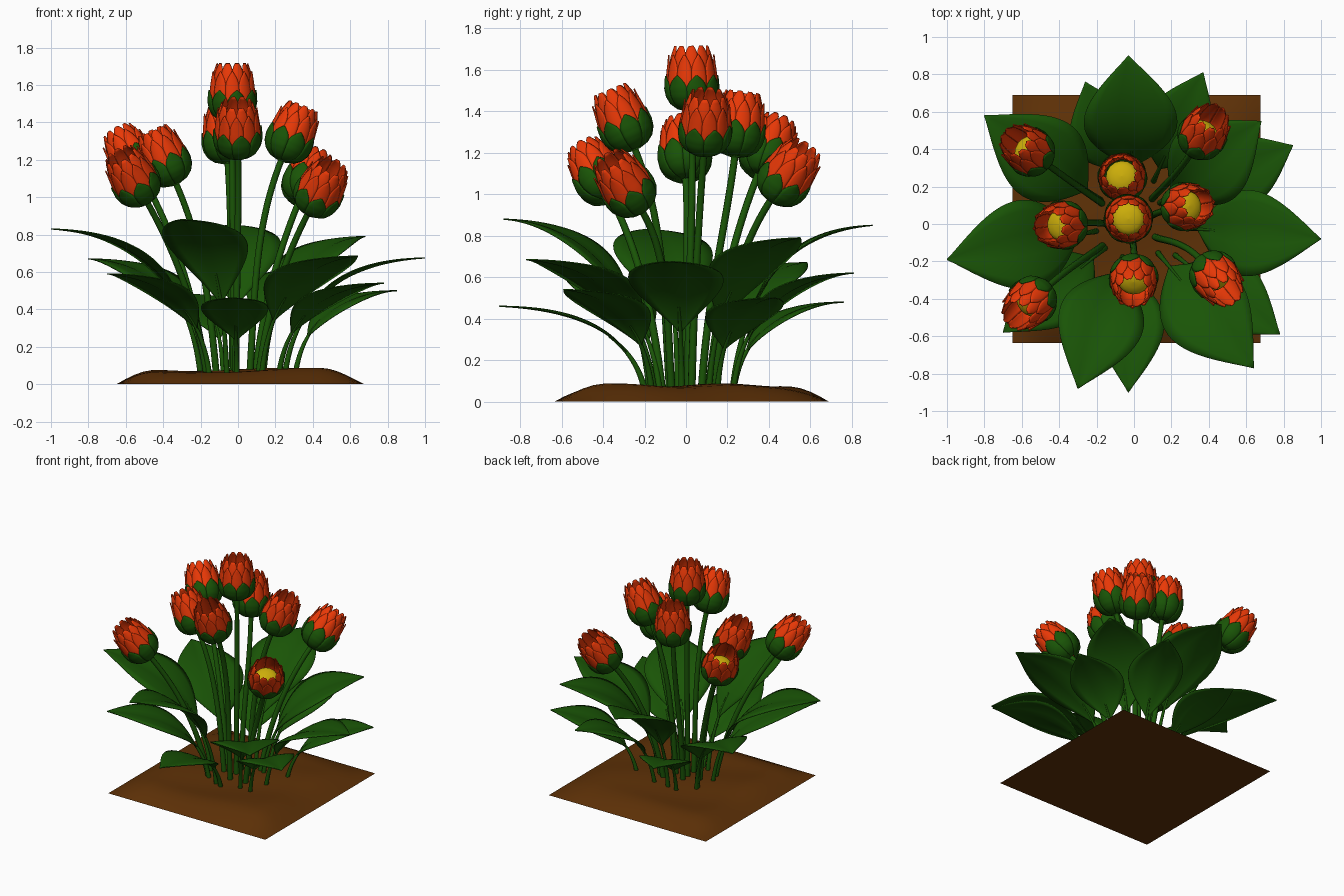
import bpy, math
from math import sin, cos, pi
from mathutils import Vector as V

if "Cube" in bpy.data.objects:
    bpy.data.objects.remove(bpy.data.objects["Cube"])


def material(name, rgb):
    m = bpy.data.materials.new(name)
    m.diffuse_color = (*rgb, 1)
    m.use_nodes = True
    m.node_tree.nodes["Principled BSDF"].inputs["Base Color"].default_value = m.diffuse_color
    return m


ORANGE = material("petal_orange", (0.82, 0.04, 0.002))
GREEN = material("leaf_green", (0.01, 0.09, 0.002))
BROWN = material("soil_brown", (0.11, 0.03, 0.002))
YELLOW = material("centre_yellow", (0.6, 0.42, 0.003))


def build(name, grids, mat, thick=0, wrap=False):
    """Make one smooth object out of grids (lists of point rows)."""
    verts, faces = [], []
    for rows in grids:
        o, n = len(verts), len(rows[0])
        verts += [p for r in rows for p in r]
        for i in range(len(rows) - 1):
            for j in range(n if wrap else n - 1):
                k = (j + 1) % n
                faces.append((o + i * n + j, o + i * n + k, o + (i + 1) * n + k, o + (i + 1) * n + j))
    me = bpy.data.meshes.new(name)
    me.from_pydata(verts, [], faces)
    me.materials.append(mat)
    me.shade_smooth()
    ob = bpy.data.objects.new(name, me)
    bpy.context.collection.objects.link(ob)
    if thick:
        s = ob.modifiers.new("thickness", "SOLIDIFY")
        s.thickness, s.offset = thick, 0
    return ob


def bezier(p, t):
    s = 1 - t
    return p[0] * s**3 + p[1] * 3 * s * s * t + p[2] * 3 * s * t * t + p[3] * t**3


def tube(path, r0, r1, sides=10):
    rows = []
    for i, c in enumerate(path):
        d = (path[min(i + 1, len(path) - 1)] - path[max(i - 1, 0)]).normalized()
        q = d.to_track_quat('Z', 'Y')
        r = r0 + (r1 - r0) * i / (len(path) - 1)
        rows.append([c + q @ V((r * cos(2 * pi * j / sides), r * sin(2 * pi * j / sides), 0))
                     for j in range(sides)])
    return rows


# Soil patch: low lumpy mound on a square, closed underneath
N, H = 28, 0.6625
soil = []
for i in range(N + 1):
    row = []
    for j in range(N + 1):
        u, v = 2 * j / N - 1, 2 * i / N - 1
        e = [sin(min(1, (1 - abs(a)) / 0.36) * pi / 2) for a in (u, v)]
        lump = 0.072 + 0.009 * sin(4 * u + 1.5 * v) + 0.007 * sin(7 * v - 3 * u + 1)
        row.append(V((0.0125 + H * u, 0.0275 + H * v, max(0, e[0] * e[1] * lump))))
    soil.append(row)
build("soil", [soil], BROWN)
a, b = 0.0125, 0.0275
build("soil_underside", [[[V((a - H, b + H, 0)), V((a + H, b + H, 0))],
                          [V((a - H, b - H, 0)), V((a + H, b - H, 0))]]], BROWN)

# Flower head outline: height along axis, radius
PROFILE = [(0, 0.015), (0.012, 0.06), (0.035, 0.093), (0.07, 0.115), (0.11, 0.123),
           (0.16, 0.121), (0.21, 0.114), (0.26, 0.104), (0.315, 0.086)]


def radius(z):
    for (z0, r0), (z1, r1) in zip(PROFILE, PROFILE[1:]):
        if z <= z1:
            return r0 + (r1 - r0) * (z - z0) / (z1 - z0)
    return PROFILE[-1][1]


def whorl(base, q, count, z0, z1, grow, width, phase, flare=0):
    """Ring of overlapping petals that follow the head outline."""
    grids = []
    for k in range(count):
        mid = 2 * pi * (k + phase) / count
        rows = []
        for i in range(15):
            t = i / 14
            z = z0 + (z1 - z0) * t
            half = pi / count * width(t)
            row = []
            for j in range(-3, 4):
                r = radius(z) + grow + flare * t**6 - 0.004 * (j / 3)**2
                ang = mid + half * j / 3
                row.append(base + q @ V((r * cos(ang), r * sin(ang), z)))
            rows.append(row)
        grids.append(rows)
    return grids


def rounded(t):
    return 1.05 if t < 0.8 else 1.05 * math.sqrt(max(0.15, 1 - ((t - 0.8) / 0.2)**2))


def lobed(t):
    return 1.05 if t < 0.5 else 1.05 * max(0.05, 1 - ((t - 0.5) / 0.5)**2.6)


# Flowers: base of head, then a point the head leans towards
FLOWERS = [((-0.03, 0.03, 1.40), (-0.03, 0.025, 1.715)),
           ((-0.055, 0.235, 1.18), (-0.075, 0.275, 1.5)),
           ((-0.33, 0.0, 1.07), (-0.46, -0.015, 1.36)),
           ((0.23, 0.085, 1.195), (0.35, 0.105, 1.49)),
           ((0.0, -0.245, 1.215), (-0.005, -0.365, 1.5)),
           ((-0.49, -0.36, 0.98), (-0.64, -0.50, 1.24)),
           ((-0.50, 0.345, 1.09), (-0.65, 0.455, 1.36)),
           ((0.325, 0.41, 0.975), (0.435, 0.59, 1.24)),
           ((0.38, -0.215, 0.925), (0.515, -0.38, 1.18))]
for n, (p, tip) in enumerate(FLOWERS):
    p = V(p)
    d = (V(tip) - p).normalized()
    q = d.to_track_quat('Z', 'Y')
    build(f"petals_{n}", whorl(p, q, 10, 0.06, 0.315, -0.003, rounded, 0)
          + whorl(p, q, 10, 0.06, 0.272, 0.002, lobed, 0.5, 0.008), ORANGE, 0.004)
    build(f"sepals_{n}", whorl(p, q, 8, 0, 0.172, 0.009, lobed, 0.25), GREEN, 0.004)
    # Yellow centre dome
    dome = [[p + q @ V((0.088 * cos(g) * cos(h * pi / 8), 0.088 * cos(g) * sin(h * pi / 8),
                        0.13 + 0.04 * sin(g))) for h in range(16)]
            for g in [pi / 2 * (k / 4 - 1) for k in range(9)]]
    build(f"flower_centre_{n}", [dome], YELLOW, wrap=True)
    # Stem rising from the clump and leaning out at the top
    s = V((p.x * 0.32 - 0.01, p.y * 0.32, 0.05))
    path = [s, s + V((p.x * 0.12, p.y * 0.12, p.z * 0.4)), p - d * p.z * 0.3, p + d * 0.02]
    build(f"stem_{n}", [tube([bezier(path, i / 20) for i in range(21)], 0.019, 0.017)],
          GREEN, wrap=True)

# Leaves: tip x, y, z, half width, root distance as a share of the tip distance
LEAVES = [(-0.03, 0.9, 0.85, 0.25, 0.25), (-1.0, -0.19, 0.83, 0.24, 0.2),
          (1.0, -0.08, 0.675, 0.23, 0.25), (-0.03, -0.9, 0.46, 0.18, 0.22),
          (-0.3, -0.88, 0.88, 0.23, 0.2), (0.64, -0.77, 0.685, 0.24, 0.2),
          (0.78, -0.59, 0.54, 0.2, 0.28), (0.85, 0.42, 0.5, 0.19, 0.36),
          (0.68, 0.55, 0.79, 0.23, 0.2), (0.37, 0.81, 0.62, 0.19, 0.28),
          (-0.26, 0.76, 0.48, 0.18, 0.3), (-0.8, 0.58, 0.67, 0.23, 0.22),
          (-0.7, -0.58, 0.59, 0.2, 0.22)]
for n, (x, y, h, w, root) in enumerate(LEAVES):
    s, tip = V((x * root, y * root, 0.05)), V((x, y, h))
    flat = V((x, y, 0)) * (1 - root)
    path = [s, V((s.x, s.y, 0.7 * h)) + flat * 0.08, V((s.x, s.y, 0.96 * h)) + flat * 0.45, tip]
    side = V((-y, x, 0)).normalized()
    rows = []
    for i in range(25):
        u = i / 24
        t = 0.26 + 0.74 * u
        c = bezier(path, t)
        tan = (bezier(path, t + 0.01) - bezier(path, t - 0.01)).normalized()
        up = tan.cross(side)
        if up.z < 0:
            up = -up
        half = max(0.003, w * sin(pi * u**1.05)) if i < 24 else 0.002
        rows.append([c + side * half * k / 4 + up * half * (0.2 * abs(k / 4) - 0.16 * (k / 4)**2)
                     for k in range(-4, 5)])
    build(f"leaf_{n}", [rows], GREEN, 0.006)
    build(f"leaf_stalk_{n}", [tube([bezier(path, 0.42 * i / 14) for i in range(15)], 0.016, 0.006, 8)],
          GREEN, wrap=True)
